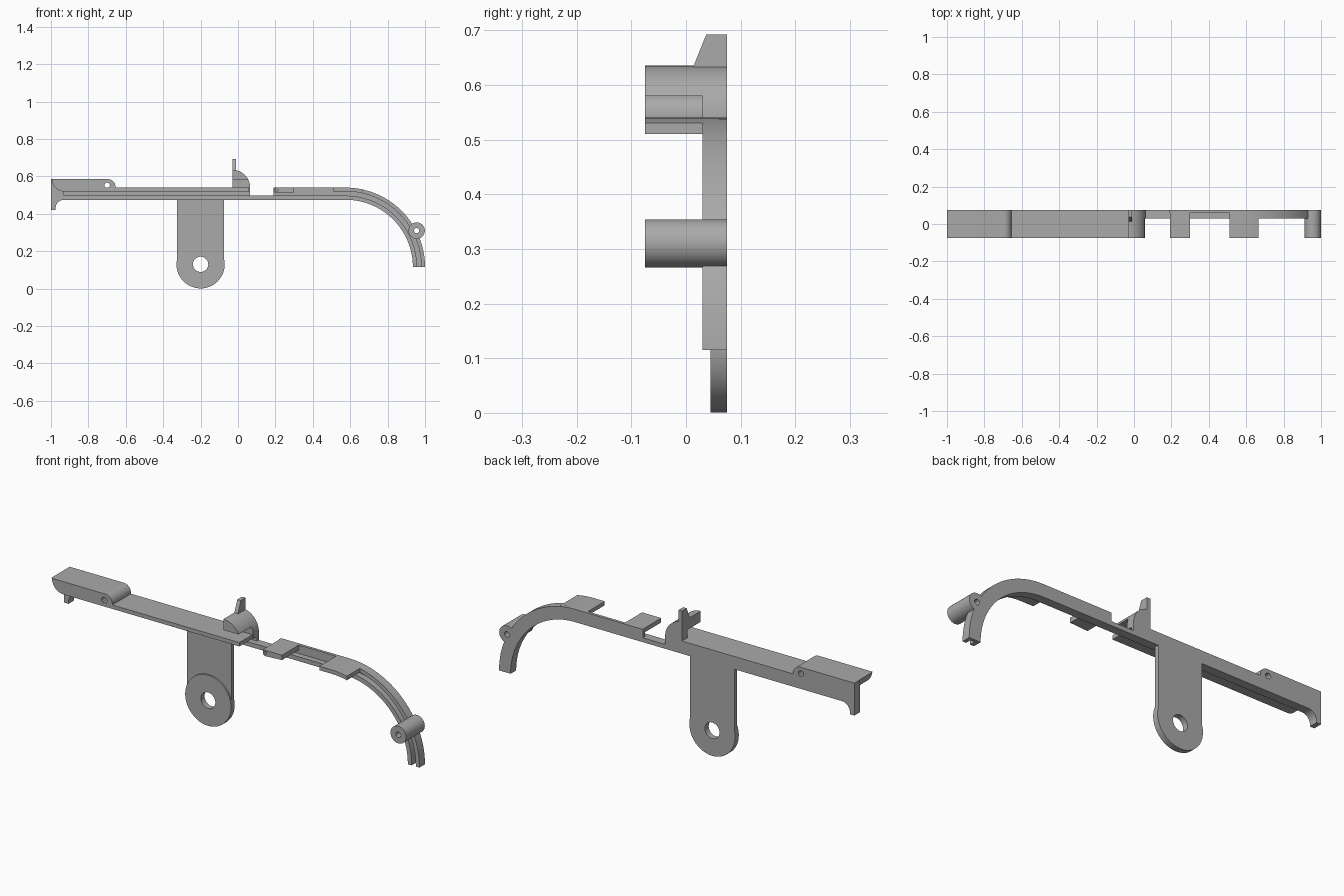
import bpy, bmesh
from math import cos, sin, radians

cube = bpy.data.objects.get("Cube")
if cube:
    bpy.data.objects.remove(cube, do_unlink=True)

grey = bpy.data.materials.new("plain grey")
grey.use_nodes = True
colour = (0.4, 0.4, 0.4, 1)
grey.diffuse_color = colour
grey.node_tree.nodes["Principled BSDF"].inputs["Base Color"].default_value = colour

FRONT, BACK = -0.075, 0.075
RAIL, WEB = 0.03, 0.06          # front of the ridges, floor of the groove
LOW, GROOVE_LOW, GROOVE_TOP, TOP = 0.475, 0.497, 0.52, 0.54
BEND = (0.575, 0.115)           # centre of the curved arm


def arc(centre, r, a0, a1, n=16):
    return [(centre[0] + r * cos(radians(a0 + (a1 - a0) * i / n)),
             centre[1] + r * sin(radians(a0 + (a1 - a0) * i / n))) for i in range(n + 1)]


def rect(x0, x1, z0, z1):
    return [(x0, z0), (x1, z0), (x1, z1), (x0, z1)]


def solid(name, outline, y0, y1, holes=()):
    """Extrude an x-z outline along y and drill round holes (x, z, r) through it."""
    bm = bmesh.new()
    face = bm.faces.new([bm.verts.new((x, y0, z)) for x, z in outline])
    out = bmesh.ops.extrude_face_region(bm, geom=[face])
    for v in out["geom"]:
        if isinstance(v, bmesh.types.BMVert):
            v.co.y = y1
    bmesh.ops.recalc_face_normals(bm, faces=bm.faces)
    mesh = bpy.data.meshes.new(name)
    bm.to_mesh(mesh)
    bm.free()
    ob = bpy.data.objects.new(name, mesh)
    bpy.context.collection.objects.link(ob)
    mesh.materials.append(grey)
    for x, z, r in holes:
        cutter = solid("hole_cutter", arc((x, z), r, 0, 345, 23), y0 - 0.02, y1 + 0.02)
        cutter.hide_render = True
        mod = ob.modifiers.new("hole", "BOOLEAN")
        mod.operation, mod.solver, mod.object = "DIFFERENCE", "EXACT", cutter
        select(ob)
        bpy.ops.object.modifier_apply(modifier=mod.name)
        bpy.data.objects.remove(cutter, do_unlink=True)
    select(ob)
    bpy.ops.object.shade_smooth_by_angle(angle=radians(30))
    return ob


def select(ob):
    bpy.ops.object.select_all(action="DESELECT")
    ob.select_set(True)
    bpy.context.view_layer.objects.active = ob


def bent_strip(x0, r0, r1):
    """Straight strip from x0 that follows the arm around the bend."""
    return ([(x0, BEND[1] + r0), (x0, BEND[1] + r1)]
            + arc(BEND, r1, 90, 0, 28) + arc(BEND, r0, 0, 90, 28))


R_IN, R_A, R_B, R_OUT = [z - BEND[1] for z in (LOW, GROOVE_LOW, GROOVE_TOP, TOP)]
PIN = (0.955, 0.31, 0.014)
PAD_HOLE = (-0.7, 0.552, 0.015)

# Thin back web: straight section, low bridge, and curved arm
solid("rear_web", rect(-0.94, 0.065, LOW, TOP), WEB, BACK)
solid("bridge_web", rect(0.06, 0.2, LOW, GROOVE_LOW), WEB, BACK)
solid("arm_web", bent_strip(0.19, R_IN, R_OUT), WEB, BACK, [PIN])

# Ridges either side of the front groove
solid("lower_ridge", bent_strip(-0.94, R_IN, R_A), RAIL, WEB)
solid("upper_ridge_bend", bent_strip(0.51, R_B, R_OUT), RAIL, WEB, [PIN])

# Long top shelf
solid("top_shelf", rect(-0.94, 0.06, GROOVE_TOP, TOP), FRONT, WEB)

# End plate with its down-turned hook
hook = ([(-0.93, LOW)] + arc((-0.93, 0.43), 0.045, 90, 180, 10)
        + [(-0.975, 0.42), (-1, 0.42), (-1, 0.585), (-0.93, 0.585)])
solid("end_hook", hook, RAIL, BACK)

# Raised pad with rounded ends
pad = ([(-0.66, GROOVE_TOP), (-0.655, TOP)] + arc((-0.695, 0.545), 0.04, 0, 90, 10)
       + [(-1, 0.585)] + arc((-0.93, 0.585), 0.065, 180, 270, 10))
solid("raised_pad", pad, FRONT, BACK, [PAD_HOLE])

# Quarter-round catch: full at the back, overhanging lip at the front
dome = arc((-0.03, TOP), 0.095, 0, 90, 16)
solid("catch_back", [(-0.03, GROOVE_TOP), (0.065, GROOVE_TOP)] + dome, RAIL, BACK)
lip = [p for p in dome if p[1] > 0.582]
solid("catch_lip", [(-0.03, 0.58), (0.056, 0.58)] + lip, FRONT, RAIL)

# Sighting post: side profile extruded across x
bm = bmesh.new()
side = [(0.012, 0.6), (BACK, 0.6), (BACK, 0.692), (0.037, 0.692), (0.012, 0.63)]
ends = [[bm.verts.new((x, y, z)) for y, z in side] for x in (-0.03, -0.01)]
for loop in ends:
    bm.faces.new(loop)
for i in range(len(side)):
    j = (i + 1) % len(side)
    bm.faces.new((ends[0][i], ends[0][j], ends[1][j], ends[1][i]))
bmesh.ops.recalc_face_normals(bm, faces=bm.faces)
post_mesh = bpy.data.meshes.new("post")
bm.to_mesh(post_mesh)
bm.free()
post_mesh.materials.append(grey)
bpy.context.collection.objects.link(bpy.data.objects.new("post", post_mesh))

# Two forward tabs on the arm
small_tab = ([(0.3, TOP), (0.192, TOP), (0.192, 0.525)]
             + arc((0.207, 0.525), 0.015, 180, 270, 6) + [(0.3, 0.515)])
solid("small_tab", small_tab, FRONT, WEB, [(0.207, 0.527, 0.007)])
bent_tab = ([(0.51, GROOVE_TOP), (0.51, TOP)] + arc(BEND, R_OUT, 90, 77.8, 6)
            + arc(BEND, R_B, 77.2, 90, 6))
solid("bent_tab", bent_tab, FRONT, WEB)

# Pin barrel near the arm tip
solid("pin_barrel", arc(PIN[:2], 0.044, 0, 350, 35), FRONT, BACK, [PIN])

# Hanging mount with round boss
HUB = (-0.2, 0.13)
HOLE = (*HUB, 0.041)
mount = [(-0.075, 0.49), (-0.325, 0.49)] + arc(HUB, 0.125, 180, 360, 24)
solid("mount_plate", mount, 0.053, BACK, [HOLE])
solid("mount_boss", arc(HUB, 0.129, 0, 352.5, 47), 0.045, BACK, [HOLE])
